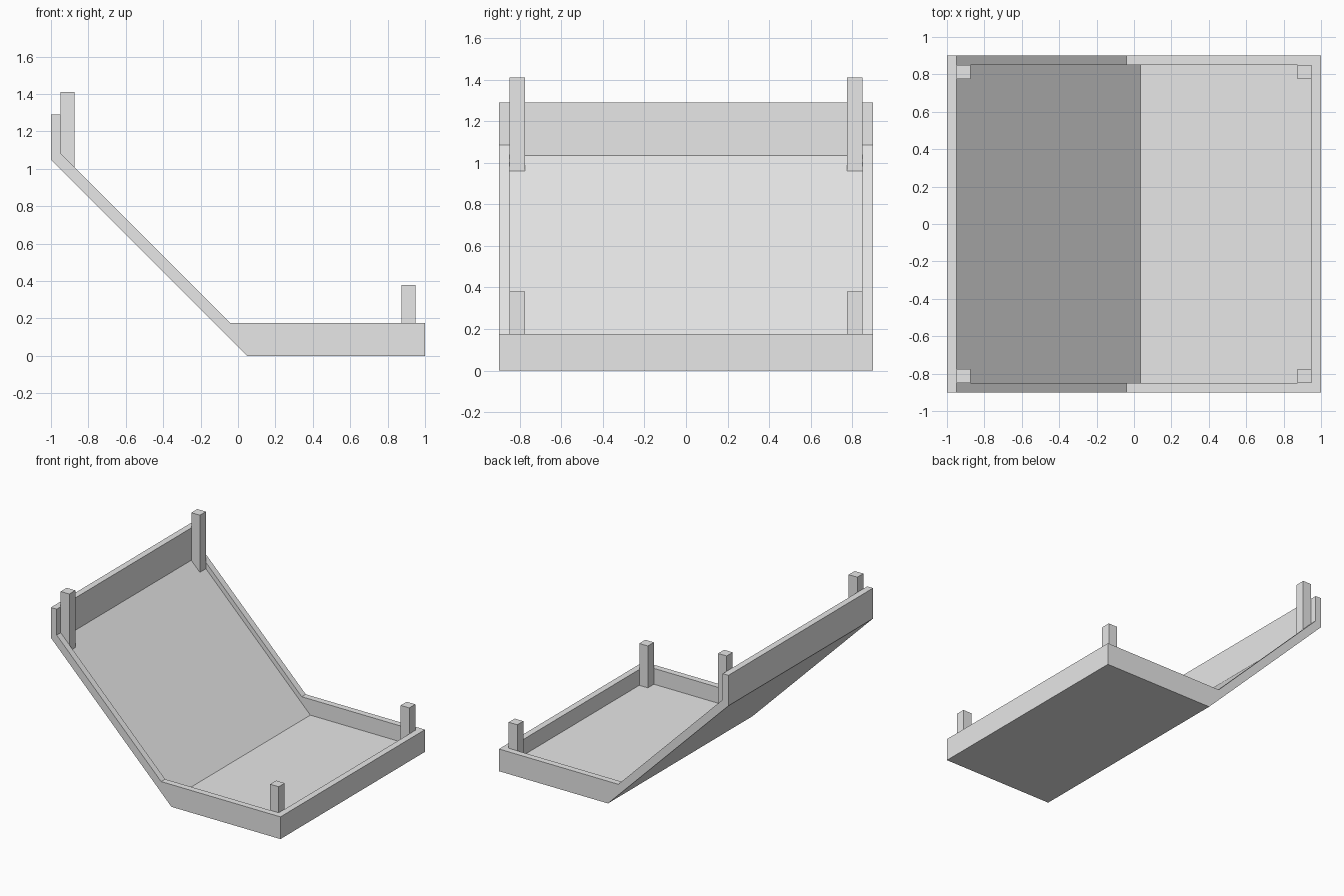
import bpy
import bmesh

cube = bpy.data.objects.get("Cube")
if cube:
    bpy.data.objects.remove(cube, do_unlink=True)

grey = bpy.data.materials.new("plain_grey")
grey.use_nodes = True
grey.diffuse_color = (0.8, 0.8, 0.8, 1)
grey.node_tree.nodes["Principled BSDF"].inputs["Base Color"].default_value = (0.8, 0.8, 0.8, 1)


def prism(name, profile, y0, y1):
    """Extrude a side profile of (x, z) points from y0 to y1."""
    bm = bmesh.new()
    face = bm.faces.new([bm.verts.new((x, y0, z)) for x, z in profile])
    out = bmesh.ops.extrude_face_region(bm, geom=[face])
    verts = [v for v in out["geom"] if isinstance(v, bmesh.types.BMVert)]
    bmesh.ops.translate(bm, verts=verts, vec=(0, y1 - y0, 0))
    bmesh.ops.recalc_face_normals(bm, faces=bm.faces)
    mesh = bpy.data.meshes.new(name)
    bm.to_mesh(mesh)
    bm.free()
    mesh.materials.append(grey)
    obj = bpy.data.objects.new(name, mesh)
    bpy.context.collection.objects.link(obj)
    return obj


WIDTH, WALL, POST = 0.9, 0.05, 0.075
FLOOR, SLOPE = 0.05, 0.085      # floor height, and x + z along the sloped floor
inner = 1 - WALL                # inside face of the end walls
inner_y = WIDTH - WALL          # inside face of the side walls

# Bent tray: solid outline with the inside hollowed out
tray = prism("tray", [(1, 0), (1, 0.175), (-0.04, 0.175), (-inner, 1.085),
                      (-inner, 1.29), (-1, 1.29), (-1, 1.05), (0.05, 0)],
             -WIDTH, WIDTH)
hollow = prism("tray_hollow", [(inner, FLOOR), (SLOPE - FLOOR, FLOOR),
                               (-inner, SLOPE + inner), (-inner, 1.6), (inner, 1.6)],
               -inner_y, inner_y)
hollow.hide_render = True
cut = tray.modifiers.new("hollow", "BOOLEAN")
cut.operation = "DIFFERENCE"
cut.solver = "EXACT"
cut.object = hollow

# Apply the cut and drop the cutter
bpy.context.view_layer.update()
evaluated = tray.evaluated_get(bpy.context.evaluated_depsgraph_get())
mesh = bpy.data.meshes.new_from_object(evaluated)
tray.modifiers.clear()
tray.data = mesh
bpy.data.objects.remove(hollow, do_unlink=True)

# Corner posts: upper pair stands on the slope, lower pair on the floor
back, front = -inner, inner - POST
upper = [(back, SLOPE - back), (back + POST, SLOPE - back - POST),
         (back + POST, 1.41), (back, 1.41)]
lower = [(front, FLOOR), (inner, FLOOR), (inner, 0.38), (front, 0.38)]
for level, profile in (("upper", upper), ("lower", lower)):
    prism(level + "_post_front", profile, -inner_y, POST - inner_y)
    prism(level + "_post_rear", profile, inner_y - POST, inner_y)
